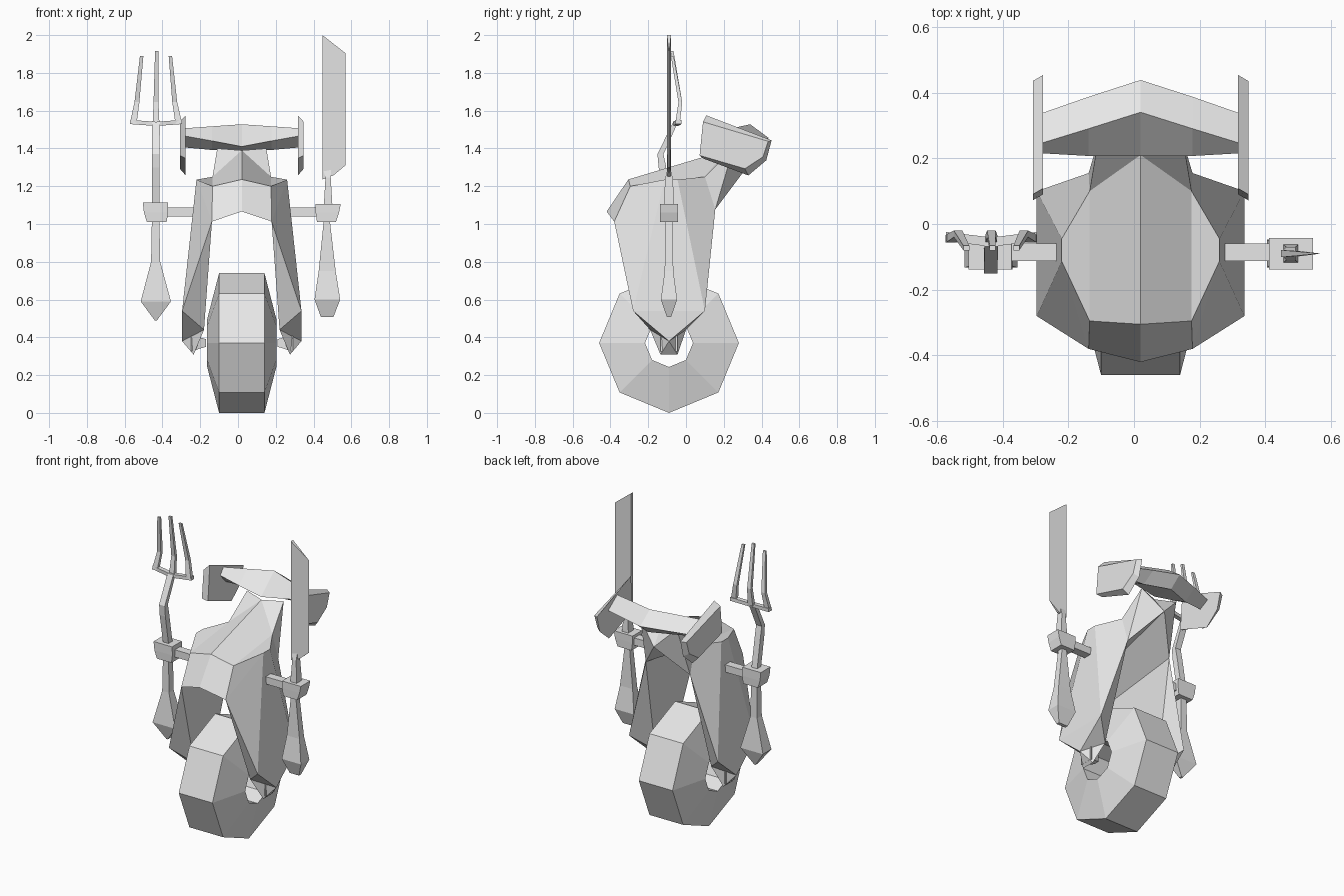
import bpy, bmesh, math

if "Cube" in bpy.data.objects:
    bpy.data.objects.remove(bpy.data.objects["Cube"])

CX = 0.02   # symmetry plane of the body
CY = -0.09  # wheel and arm line

grey = bpy.data.materials.new("light_grey")
grey.diffuse_color = (0.8, 0.8, 0.8, 1)
grey.use_nodes = True
grey.node_tree.nodes["Principled BSDF"].inputs["Base Color"].default_value = grey.diffuse_color


def make(name, verts, faces, mirror=False):
    """Flat shaded mesh; mirrored parts are given as offsets from CX."""
    me = bpy.data.meshes.new(name)
    me.from_pydata(verts, [], faces)
    bm = bmesh.new()
    bm.from_mesh(me)
    if mirror:
        geom = bm.verts[:] + bm.edges[:] + bm.faces[:]
        bmesh.ops.mirror(bm, geom=geom, axis='X', merge_dist=0.0005)
        bmesh.ops.translate(bm, verts=bm.verts, vec=(CX, 0, 0))
    bmesh.ops.recalc_face_normals(bm, faces=bm.faces)
    bm.to_mesh(me)
    bm.free()
    me.materials.append(grey)
    ob = bpy.data.objects.new(name, me)
    bpy.context.collection.objects.link(ob)
    return ob


def loft(name, rings, caps=(True, True), mirror=False):
    """Skin a row of equal-sized point rings."""
    n = len(rings[0])
    verts = [p for r in rings for p in r]
    faces = [(i * n + j, i * n + (j + 1) % n, (i + 1) * n + (j + 1) % n, (i + 1) * n + j)
             for i in range(len(rings) - 1) for j in range(n)]
    if caps[0]:
        faces.append(tuple(range(n)))
    if caps[1]:
        faces.append(tuple(range(len(verts) - n, len(verts))))
    return make(name, verts, faces, mirror)


def post(name, sections):
    """Upright square bar; sections are (x, y, z, half width, half depth)."""
    return loft(name, [[(x - a, y - b, z), (x + a, y - b, z), (x + a, y + b, z), (x - a, y + b, z)]
                       for x, y, z, a, b in sections])


def box(name, x0, x1, y0, y1, z0, z1):
    x, y, a, b = (x0 + x1) / 2, (y0 + y1) / 2, (x1 - x0) / 2, (y1 - y0) / 2
    return post(name, [(x, y, z0, a, b), (x, y, z1, a, b)])


# Wheel: eight-sided tyre with an open hub, wider at the hub
profile = [(-0.183, 0.127), (-0.12, 0.37), (0.12, 0.37), (0.183, 0.127)]
rings = []
for i in range(8):
    t = math.radians(45 * i)
    rings.append([(CX + x, CY + r * math.sin(t), 0.37 - r * math.cos(t)) for x, r in profile])
rings.append(rings[0])
wheel = loft("wheel", rings, (False, False))
bm = bmesh.new()
bm.from_mesh(wheel.data)
bmesh.ops.remove_doubles(bm, verts=bm.verts, dist=0.0005)
bmesh.ops.recalc_face_normals(bm, faces=bm.faces)
bm.to_mesh(wheel.data)
bm.free()

# Shroud: nose, neck and two fork legs in one shell
P = {
    "nose_top": (0, -0.305, 1.236), "nose_low": (0, -0.42, 1.066),
    "crest": (0, 0.21, 1.39), "neck_back": (0, 0.30, 1.27),
    "brow": (0.155, -0.295, 1.20), "cheek": (0.158, -0.38, 1.013),
    "shoulder_f": (0.24, -0.113, 1.235), "shoulder_b": (0.24, -0.045, 1.235),
    "nape": (0.155, 0.10, 1.25), "back": (0.158, 0.155, 1.077),
    "neck_side": (0.13, 0.25, 1.40),
    "hip_f": (0.316, -0.28, 0.54), "hip_b": (0.316, 0.10, 0.54), "tip": (0.316, -0.09, 0.38),
    "in_f": (0.2, -0.19, 0.44), "in_b": (0.2, 0.0, 0.44),
    "foot_f": (0.255, -0.135, 0.308), "foot_b": (0.255, -0.045, 0.308),
}
keys = list(P)
skin = [
    # top and outer sides
    "nose_top brow cheek nose_low", "nose_top crest nape brow",
    "brow nape shoulder_b shoulder_f", "brow shoulder_f cheek",
    "shoulder_f hip_f cheek", "shoulder_f shoulder_b hip_b hip_f",
    "hip_f hip_b tip", "shoulder_b nape back hip_b",
    # neck
    "crest neck_side nape", "nape neck_side back",
    "neck_side neck_back back", "crest neck_back neck_side",
    # feet
    "cheek hip_f in_f", "hip_f tip in_f", "tip foot_f in_f",
    "hip_b in_b tip", "tip in_b foot_b", "tip foot_b foot_f",
    # inner sides and underside
    "hip_b back in_b", "cheek in_f in_b back",
    "foot_f foot_b in_b in_f", "nose_low cheek back neck_back",
]
make("shroud", list(P.values()), [tuple(keys.index(k) for k in row.split()) for row in skin], True)

# Axle stubs between the legs and the hub
loft("axle_stubs", [[(x, CY - s, 0.37 - s), (x, CY + s, 0.37 - s), (x, CY + s, 0.37 + s),
                     (x, CY - s, 0.37 + s)] for x, s in ((0.19, 0.02), (0.27, 0.045))], mirror=True)

# Handlebar: swept back in the middle; section is ridge, rear, bottom, front
bar = [(0, (0.34, 1.528), (0.438, 1.455), (0.36, 1.39), (0.207, 1.41)),
       (0.158, (0.29, 1.517), (0.387, 1.448), (0.30, 1.392), (0.207, 1.44)),
       (0.298, (0.247, 1.507), (0.338, 1.44), (0.27, 1.405), (0.215, 1.465))]
loft("handlebar", [[(x, y, z) for y, z in sec] for x, *sec in bar], (False, True), True)

# End plates of the handlebar
plate = [(0.108, 1.575), (0.09, 1.347), (0.33, 1.257), (0.425, 1.337), (0.453, 1.443)]
loft("end_plates", [[(0.297, y, z) for y, z in plate],
                    [(0.328, y - 0.018, 1.42 + (z - 1.42) * 0.78) for y, z in plate]], mirror=True)

# Arms and fists
box("left_arm", -0.40, -0.19, -0.113, -0.06, 1.04, 1.087)
box("right_arm", 0.23, 0.44, -0.113, -0.06, 1.04, 1.087)
post("left_fist", [(-0.43, CY, 1.01, 0.052, 0.047), (-0.434, CY, 1.06, 0.064, 0.049),
                   (-0.438, CY, 1.115, 0.066, 0.049)])
post("right_fist", [(0.468, CY, 1.01, 0.05, 0.047), (0.473, CY, 1.06, 0.062, 0.048),
                    (0.477, CY, 1.105, 0.067, 0.048)])

# Fork: handle, bent shaft, crossbar and three tines
post("fork_handle", [(-0.435, CY, 0.49, 0.006, 0.010), (-0.435, CY, 0.59, 0.08, 0.043),
                     (-0.436, CY, 0.80, 0.024, 0.024), (-0.436, CY, 1.02, 0.020, 0.022)])
post("fork_shaft", [(-0.436, CY, 1.10, 0.020, 0.020), (-0.436, -0.125, 1.30, 0.020, 0.020),
                    (-0.436, -0.135, 1.37, 0.020, 0.016), (-0.434, -0.055, 1.54, 0.021, 0.013)])
loft("fork_crossbar", [[(x, y - 0.014, z - 0.011), (x, y + 0.014, z - 0.011),
                        (x, y + 0.014, z + 0.011), (x, y - 0.014, z + 0.011)]
                       for x, y, z in ((-0.572, -0.038, 1.54), (-0.434, -0.055, 1.53),
                                       (-0.296, -0.038, 1.54))])
for name, base, mid, tip, top in (("left", -0.555, -0.535, -0.51, 1.89),
                                  ("middle", -0.434, -0.434, -0.43, 1.915),
                                  ("right", -0.313, -0.335, -0.358, 1.89)):
    post(name + "_tine", [(base, -0.045, 1.53, 0.018, 0.012), (mid, -0.03, 1.645, 0.013, 0.010),
                          (tip, -0.073, top, 0.009, 0.007)])

# Knife: handle, neck and wedge blade with a slanted end
post("knife_handle", [(0.472, CY, 0.507, 0.033, 0.011), (0.473, CY, 0.60, 0.068, 0.043),
                      (0.472, CY, 0.75, 0.045, 0.023), (0.47, CY, 1.02, 0.016, 0.018)])
post("knife_neck", [(0.477, CY, 1.09, 0.023, 0.028), (0.477, CY, 1.245, 0.014, 0.020),
                    (0.47, CY, 1.30, 0.022, 0.005)])
spine = [(0.447, 1.236), (0.447, 2.0)]
edge = [(0.505, 1.257), (0.568, 1.31), (0.568, 1.905)]
make("knife_blade",
     [(x, CY + s * 0.011, z) for s in (-1, 1) for x, z in spine]
     + [(x, CY + s * 0.008, z) for s in (-1, 1) for x, z in edge[:1]]
     + [(x, CY, z) for x, z in edge[1:]],
     [(0, 4, 6, 7, 1), (2, 3, 7, 6, 5), (0, 1, 3, 2), (0, 2, 5, 4), (4, 5, 6), (1, 7, 3)])
